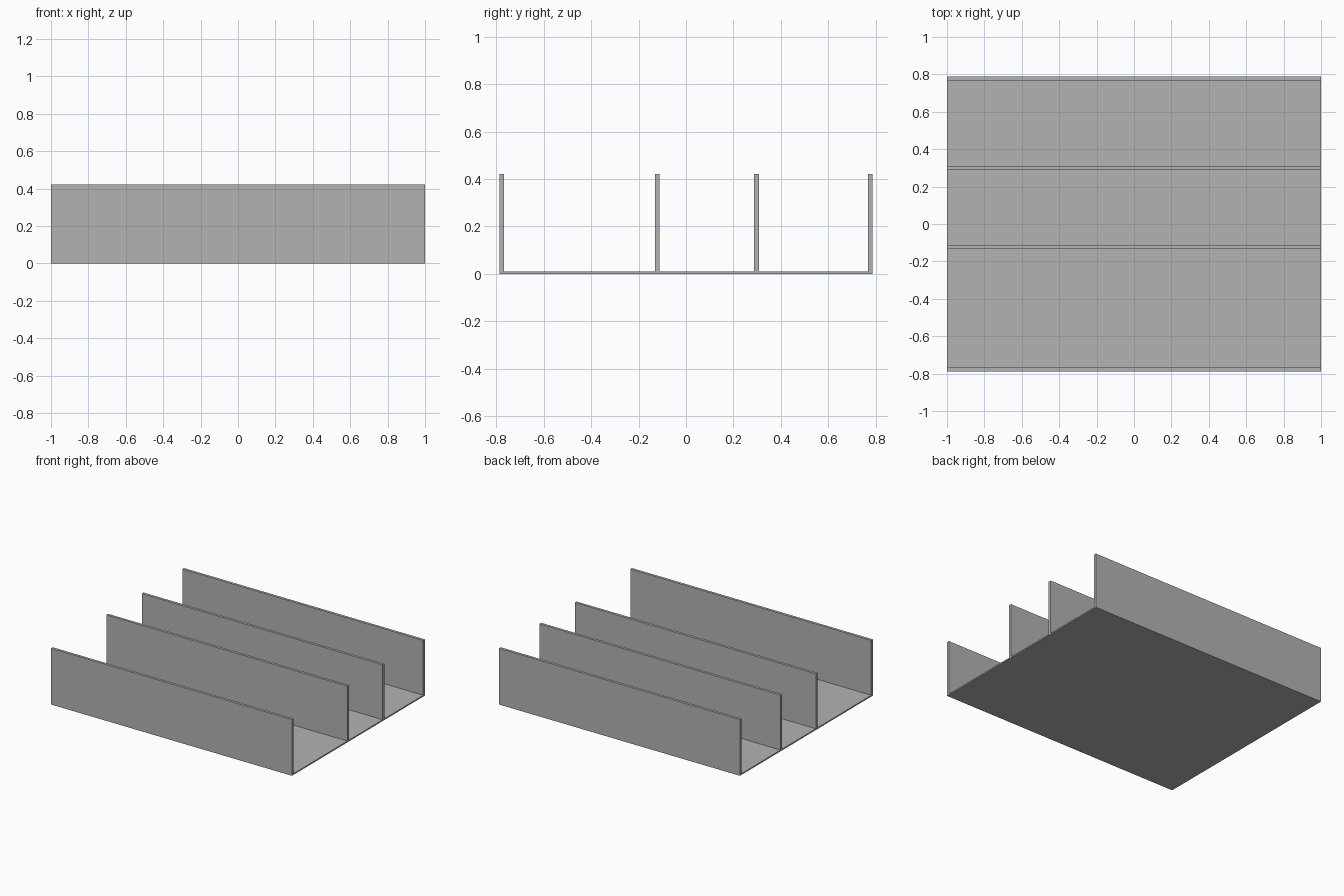
import bpy

cube = bpy.data.objects.get("Cube")
if cube:
    bpy.data.objects.remove(cube, do_unlink=True)

LENGTH, DEPTH, HEIGHT = 2.0, 1.576, 0.422
FLOOR, WALL = 0.01, 0.02

grey = bpy.data.materials.new("plain_grey")
grey.use_nodes = True
colour = (0.45, 0.45, 0.45, 1)
grey.diffuse_color = colour
grey.node_tree.nodes["Principled BSDF"].inputs["Base Color"].default_value = colour


def board(name, y, z0, depth, height):
    """Full-length rectangular board centred on x, with its base at z0."""
    bpy.ops.mesh.primitive_cube_add(size=1, location=(0, y, z0 + height / 2))
    ob = bpy.context.object
    ob.name = name
    ob.scale = (LENGTH, depth, height)
    bpy.ops.object.transform_apply(location=False, rotation=False, scale=True)
    ob.data.materials.append(grey)


# Thin base sheet
board("floor_panel", 0, 0, DEPTH, FLOOR)

# Outer walls and the two dividers standing on the base
edge = (DEPTH - WALL) / 2
walls = {"front_wall": -edge, "front_divider": -0.121,
         "back_divider": 0.298, "back_wall": edge}
for name, y in walls.items():
    board(name, y, FLOOR, WALL, HEIGHT - FLOOR)
